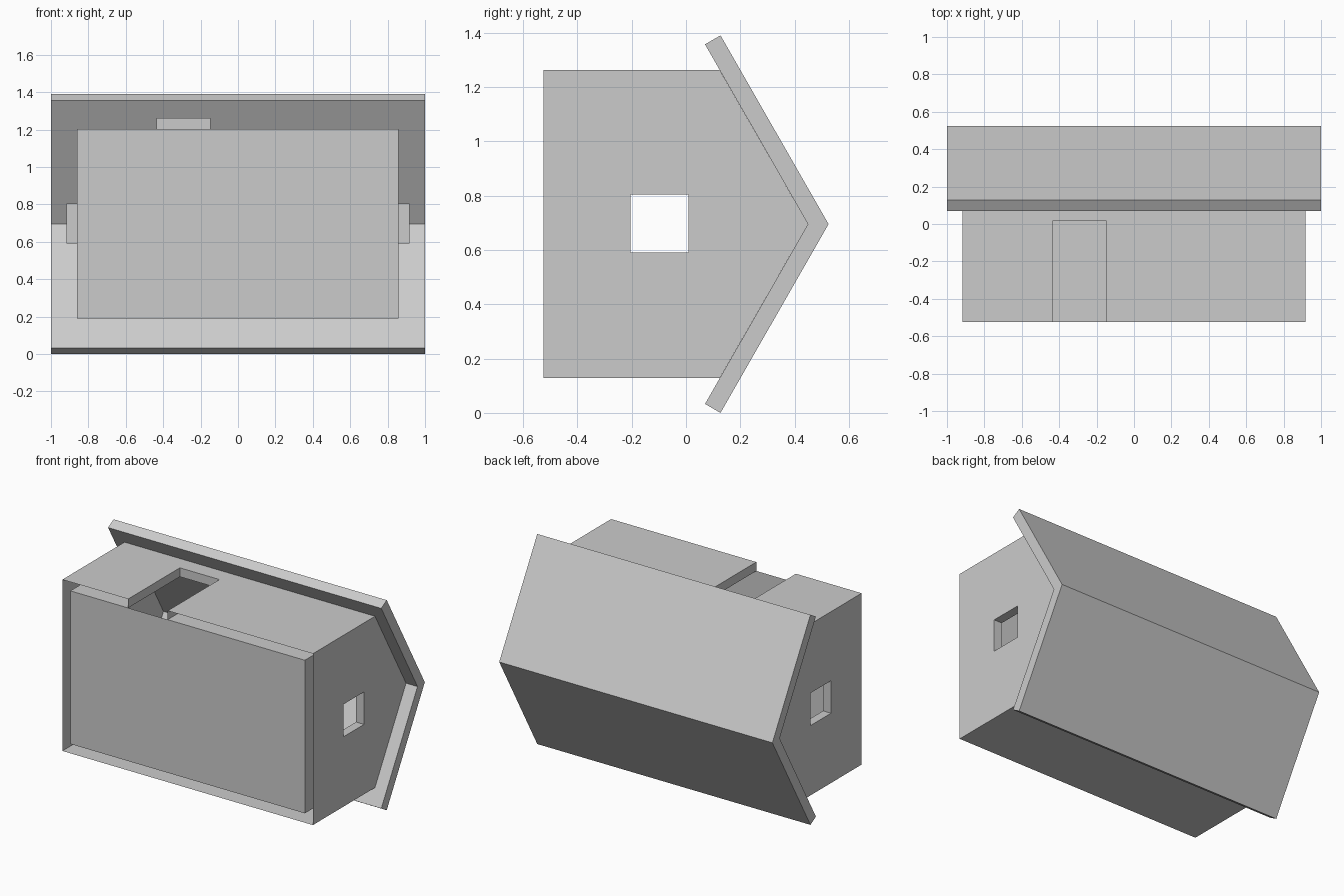
import bpy, bmesh

if "Cube" in bpy.data.objects:
    bpy.data.objects.remove(bpy.data.objects["Cube"])

ZC = 0.695                      # height of the ridge (house lies on its side)
BASE = -0.525                   # open underside of the walls


def finish(name, bm):
    bmesh.ops.recalc_face_normals(bm, faces=bm.faces)
    me = bpy.data.meshes.new(name)
    bm.to_mesh(me)
    bm.free()
    ob = bpy.data.objects.new(name, me)
    bpy.context.collection.objects.link(ob)
    return ob


def prism(name, profile, x0, x1):
    """Extrude a (y, z) profile along x."""
    bm = bmesh.new()
    face = bm.faces.new([bm.verts.new((x0, y, z)) for y, z in profile])
    ext = bmesh.ops.extrude_face_region(bm, geom=[face])
    verts = [v for v in ext["geom"] if isinstance(v, bmesh.types.BMVert)]
    bmesh.ops.translate(bm, verts=verts, vec=(x1 - x0, 0, 0))
    return finish(name, bm)


def box(name, x0, x1, y0, y1, z0, z1):
    return prism(name, [(y0, z0), (y1, z0), (y1, z1), (y0, z1)], x0, x1)


# Roof: bent slab with a sharp ridge
prism("roof", [(0.525, ZC), (0.127, ZC + 0.695), (0.07, ZC + 0.662),
               (0.449, ZC), (0.07, ZC - 0.662), (0.127, ZC - 0.695)], -1, 1)

# Walls: gabled block, hollowed, with door and two windows cut through
walls = prism("walls", [(BASE, ZC - 0.567), (0.124, ZC - 0.567), (0.449, ZC),
                        (0.124, ZC + 0.567), (BASE, ZC + 0.567)], -0.918, 0.916)
cutters = [
    box("room_cutter", -0.86, 0.857, -0.8, 0.8, 0.19, 1.203),
    box("door_cutter", -0.437, -0.147, -0.8, 0.016, 1.0, 1.5),
    box("window_cutter", -1.2, 1.2, -0.205, 0.01, 0.59, 0.805),
]
for c in cutters:
    c.hide_render = True
    mod = walls.modifiers.new(c.name, 'BOOLEAN')
    mod.operation = 'DIFFERENCE'
    mod.solver = 'EXACT'
    mod.object = c
dg = bpy.context.evaluated_depsgraph_get()
cut_mesh = bpy.data.meshes.new_from_object(walls.evaluated_get(dg))
walls.modifiers.clear()
walls.data = cut_mesh
for c in cutters:
    bpy.data.objects.remove(c)

# Walls are open shells: drop the bottom rim and the slopes under the roof
bm = bmesh.new()
bm.from_mesh(walls.data)
bm.normal_update()
drop = [f for f in bm.faces
        if (f.normal.y < -0.9 and f.calc_center_median().y < BASE + 0.01)
        or (abs(f.normal.y) > 0.3 and abs(f.normal.z) > 0.3)]
bmesh.ops.delete(bm, geom=drop, context='FACES')
bm.to_mesh(walls.data)
bm.free()

# Floor: single sheet closing the room
bm = bmesh.new()
bm.faces.new([bm.verts.new((x, BASE, z)) for x, z in
              ((-0.86, 0.19), (0.857, 0.19), (0.857, 1.203), (-0.86, 1.203))])
floor = bpy.data.meshes.new("floor")
bm.to_mesh(floor)
bm.free()
bpy.context.collection.objects.link(bpy.data.objects.new("floor", floor))
